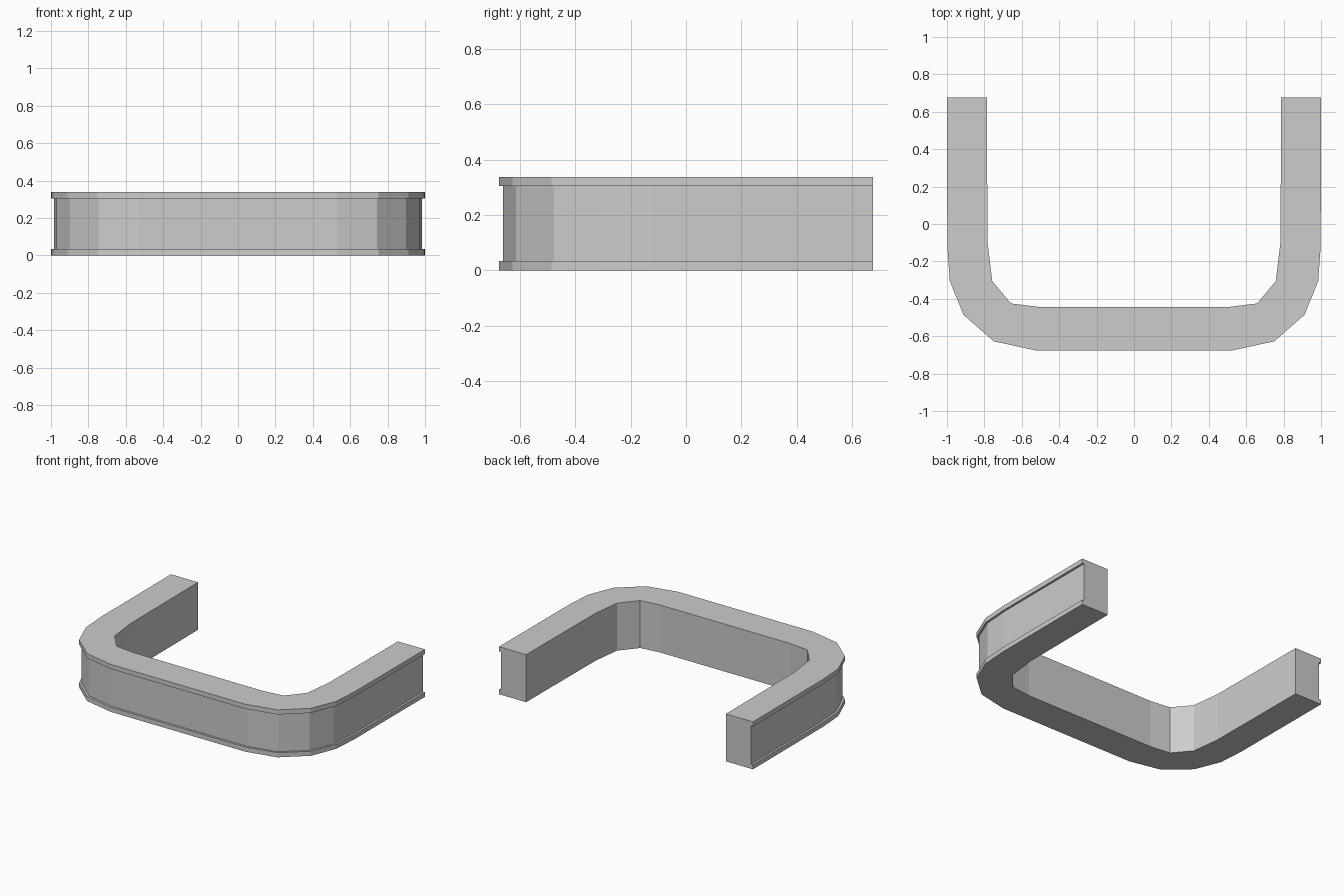
import bpy
import bmesh
from mathutils import Vector

cube = bpy.data.objects.get("Cube")
if cube:
    bpy.data.objects.remove(cube, do_unlink=True)

# Plain grey finish
grey = bpy.data.materials.new("plain grey")
grey.use_nodes = True
colour = (0.604, 0.604, 0.604, 1)
grey.diffuse_color = colour
grey.node_tree.nodes["Principled BSDF"].inputs["Base Color"].default_value = colour

HEIGHT, RIM, RECESS = 0.338, 0.033, 0.015

# Plan stations of the +x half, from arm end to front bar: (outer, inner)
half = [((1, 0.675), (0.787, 0.675)),
        ((0.998, -0.12), (0.783, -0.1)),
        ((0.985, -0.305), (0.758, -0.305)),
        ((0.912, -0.485), (0.708, -0.365)),
        ((0.75, -0.627), (0.658, -0.425)),
        ((0.53, -0.675), (0.51, -0.443))]
stations = half + [((-o[0], o[1]), (-i[0], i[1])) for o, i in reversed(half)]


def section(outer, inner):
    """Channel cross-section: two outer rims with a recessed band between."""
    o, i = Vector(outer), Vector(inner)
    n = o + (i - o).normalized() * RECESS
    top = HEIGHT - RIM
    return [(*p, z) for p, z in ((i, 0), (o, 0), (o, RIM), (n, RIM),
                                 (n, top), (o, top), (o, HEIGHT), (i, HEIGHT))]


# U-shaped counter swept through the stations
bm = bmesh.new()
rings = [[bm.verts.new(p) for p in section(*s)] for s in stations]
for a, b in zip(rings, rings[1:]):
    for k in range(len(a)):
        m = (k + 1) % len(a)
        bm.faces.new((a[k], a[m], b[m], b[k]))
bm.faces.new(rings[0])
bm.faces.new(rings[-1])
bmesh.ops.recalc_face_normals(bm, faces=bm.faces)

mesh = bpy.data.meshes.new("u_shaped_bar")
bm.to_mesh(mesh)
bm.free()
mesh.materials.append(grey)
bar = bpy.data.objects.new("u_shaped_bar", mesh)
bpy.context.collection.objects.link(bar)
